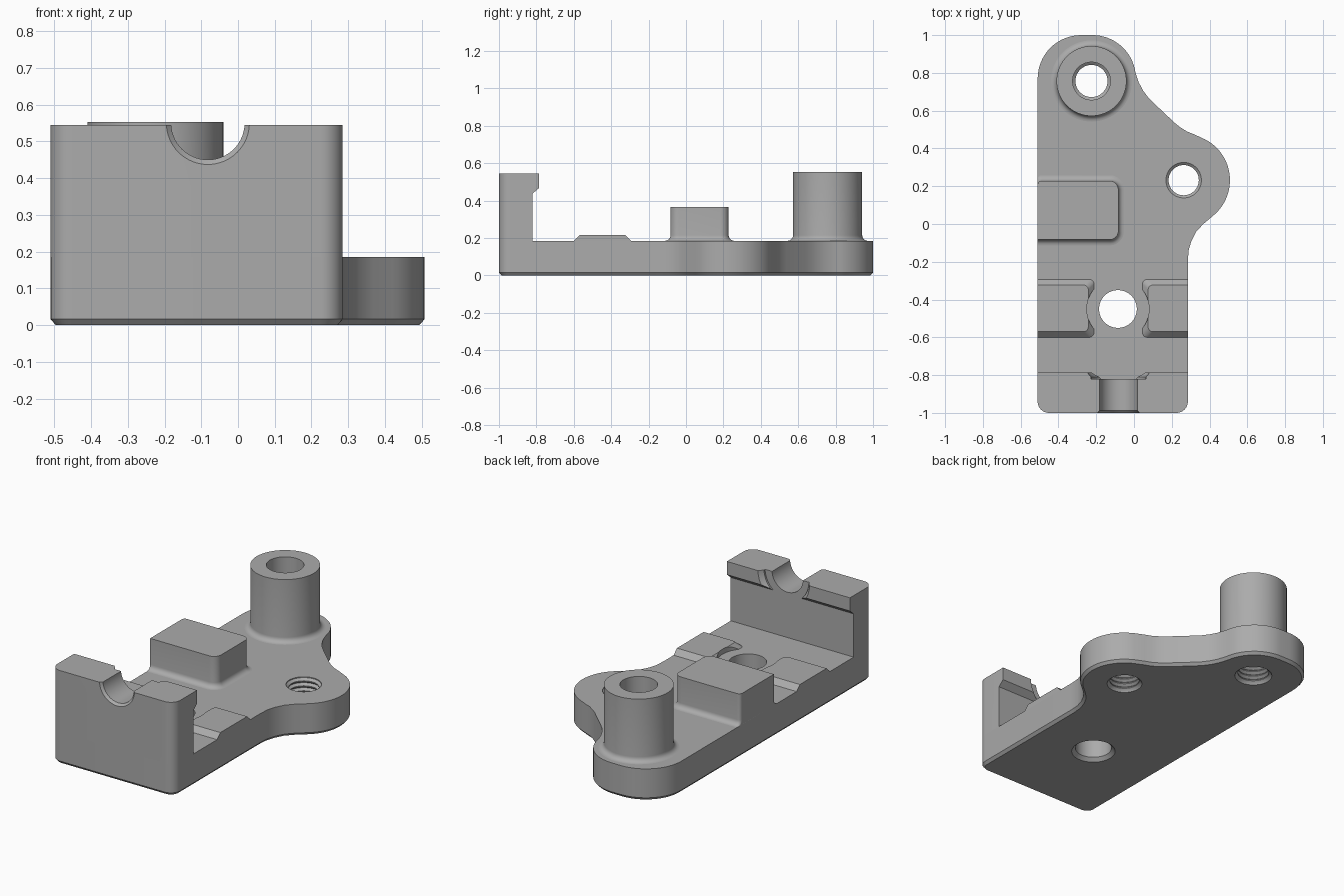
import bpy, bmesh
from math import sin, cos, radians, pi
from mathutils import Vector

cube = bpy.data.objects.get("Cube")
if cube:
    bpy.data.objects.remove(cube, do_unlink=True)

GREY = (0.41, 0.41, 0.41, 1)
mat = bpy.data.materials.new("plain grey")
mat.use_nodes = True
mat.diffuse_color = GREY
mat.node_tree.nodes["Principled BSDF"].inputs["Base Color"].default_value = GREY

LEFT, RIGHT, TOP = -0.51, 0.285, 0.185
BOSS, LOBE, HOLE = (-0.225, 0.757), (0.263, 0.232), (-0.085, -0.45)


def arc(cx, cy, r, a0, a1, n=12):
    angles = [radians(a0 + (a1 - a0) * i / n) for i in range(n + 1)]
    return [(cx + r * cos(a), cy + r * sin(a)) for a in angles]


def plan(x0, x1, y0, y1, front_left=0, front_right=0, back_right=0, back_left=0):
    """Counter-clockwise rectangle with its own radius at each corner."""
    a, b, c, d = front_left, front_right, back_right, back_left
    return (arc(x0 + a, y0 + a, a, 180, 270) + arc(x1 - b, y0 + b, b, 270, 360)
            + arc(x1 - c, y1 - c, c, 0, 90) + arc(x0 + d, y1 - d, d, 90, 180))


def inset(points, d):
    """Move each point of a counter-clockwise outline inward."""
    result = []
    for i, p in enumerate(points):
        t = Vector(points((i + 1)) if callable(points) else points[(i + 1) % len(points)]) - Vector(points[i - 1])
        t.normalize()
        result.append((p[0] - t.y * d, p[1] + t.x * d))
    return result


def loft(name, rings):
    """Closed solid through rings of 3D points."""
    bm = bmesh.new()
    loops = [[bm.verts.new(p) for p in ring] for ring in rings]
    n = len(loops[0])
    for low, high in zip(loops, loops[1:]):
        for i in range(n):
            j = (i + 1) % n
            bm.faces.new((low[i], low[j], high[j], high[i]))
    bm.faces.new(loops[0][::-1])
    bm.faces.new(loops[-1])
    bmesh.ops.remove_doubles(bm, verts=bm.verts, dist=1e-5)
    bmesh.ops.recalc_face_normals(bm, faces=bm.faces)
    mesh = bpy.data.meshes.new(name)
    bm.to_mesh(mesh)
    bm.free()
    mesh.materials.append(mat)
    obj = bpy.data.objects.new(name, mesh)
    bpy.context.collection.objects.link(obj)
    return obj


def stack(name, layers):
    return loft(name, [[(x, y, z) for x, y in pts] for pts, z in layers])


def lathe(name, centre, profile, axis="z"):
    """Turn (radius, position) pairs about z, or about y for axis 'y'."""
    rings = []
    for r, h in profile:
        circle = arc(*centre, r, 0, 360, 64)[:-1]
        rings.append([(a, b, h) if axis == "z" else (a, h, b) for a, b in circle])
    return loft(name, rings)


def cut(obj, *cutters):
    for cutter in cutters:
        cutter.hide_render = True
        mod = obj.modifiers.new("cut", 'BOOLEAN')
        mod.operation, mod.solver, mod.object = 'DIFFERENCE', 'EXACT', cutter
        bpy.context.view_layer.objects.active = obj
        bpy.ops.object.modifier_apply(modifier=mod.name)
        bpy.data.objects.remove(cutter, do_unlink=True)


def thread(centre, minor, major, turns=6):
    """Ridged hole cutter through the plate, with countersunk mouths."""
    profile = [(major + 0.01, -0.02), (major, 0.005)]
    pitch = (TOP - 0.01) / turns
    for i in range(turns):
        z = 0.005 + i * pitch
        profile += [(minor, z + pitch * 0.4), (minor, z + pitch * 0.6), (major, z + pitch)]
    return lathe("thread_cutter", centre, profile + [(major, TOP + 0.02)])


# Base plate outline: tab round the boss, side lobe, long straight left edge
outline = (arc(LEFT + 0.06, -0.94, 0.06, 180, 270, 8)
           + arc(RIGHT - 0.06, -0.94, 0.06, 270, 360, 8)
           + [(RIGHT, -0.2), (0.289, -0.14), (0.304, -0.09), (0.33, -0.04), (0.367, 0.0)]
           + arc(0.265, 0.232, 0.243, -50, 63, 24)
           + [(0.32, 0.474), (0.28, 0.49), (0.245, 0.512), (0.215, 0.536), (0.11, 0.635),
              (0.075, 0.67), (0.047, 0.708), (0.025, 0.75)]
           + arc(-0.22, 0.77, 0.23, 8, 90, 16)
           + arc(-0.28, 0.77, 0.23, 90, 180, 16))
plate = stack("base_plate", [(inset(outline, 0.014), 0), (outline, 0.016), (outline, TOP)])
cut(plate, thread(BOSS, 0.085, 0.1), thread(LOBE, 0.08, 0.094),
    lathe("hole_cutter", HOLE, [(0.13, -0.01), (0.1, 0.02), (0.1, 0.3)]))

# Hollow boss with a filleted foot
FILLET = 0.03
foot = [(FILLET * (1 - sin(a)), TOP + FILLET * (1 - cos(a)))
        for a in (pi / 2 * i / 6 for i in range(7))]
boss = lathe("boss", BOSS, [(0.185 + d, z) for d, z in foot] + [(0.185, 0.552)])
cut(boss, lathe("bore_cutter", BOSS, [(0.1, 0.1), (0.1, 0.7)]))


# Raised block, flush with the left edge, with the same foot
def block_plan(d):
    r = 0.045 + d
    return plan(LEFT, -0.083 + d, -0.083 - d, 0.228 + d, 0, r, r, 0.02)


block = stack("raised_block", [(block_plan(d), z) for d, z in foot] + [(block_plan(0), 0.367)])

# Low chamfered pads either side of the centre hole
for name, x0, x1, inner_left, inner_right in (
        ("right_pad", LEFT, -0.212, 0, 0.025), ("left_pad", 0.045, RIGHT, 0.025, 0)):
    a, b = inner_left, inner_right
    shrink = lambda d: plan(x0 + d * bool(a), x1 - d * bool(b),
                            -0.6 + d, -0.293 - d, a, b, b, a)
    pad = stack(name, [(shrink(0), TOP), (shrink(0.03), 0.215)])
    cut(pad, lathe("pad_cutter", HOLE, [(0.165, 0.1), (0.165, 0.3)]))

# Front wall with an overhanging rear lip and a round notch
wall_plan = plan(LEFT, RIGHT, -1, -0.785, 0.06, 0.06)
wall = stack("front_wall", [(wall_plan, TOP), (wall_plan, 0.545)])
under_lip = [(-0.82, 0.1), (-0.7, 0.1), (-0.7, 0.468), (-0.785, 0.468), (-0.82, 0.438)]
notch = (-0.082, 0.55)
cut(wall,
    loft("under_lip_cutter", [[(x, y, z) for y, z in under_lip] for x in (-0.7, 0.5)]),
    lathe("lip_gap_cutter", notch, [(0.145, -0.82), (0.145, -0.81), (0.167, -0.785), (0.167, -0.7)], "y"),
    lathe("notch_cutter", notch, [(0.126, -1.013), (0.1, -0.987), (0.1, -0.7)], "y"))

# Smooth the curved sides, keep the machined edges sharp
parts = [o for o in bpy.context.collection.objects if o.type == 'MESH' and mat.name in o.data.materials]
bpy.ops.object.select_all(action='DESELECT')
for part in parts:
    part.select_set(True)
bpy.context.view_layer.objects.active = plate
bpy.ops.object.shade_smooth_by_angle(angle=radians(32))
